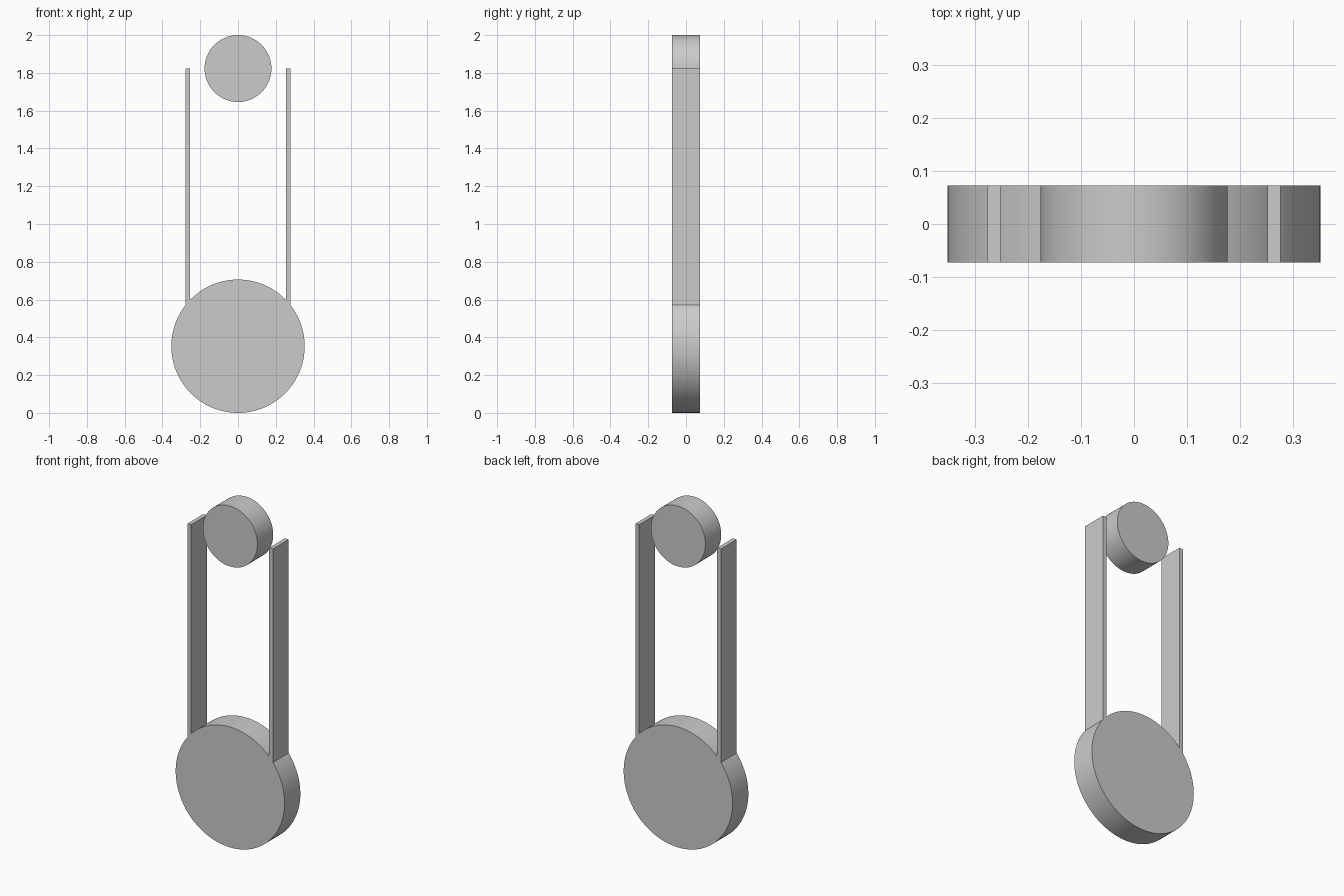
import bpy
import bmesh
import math

cube = bpy.data.objects.get("Cube")
if cube:
    bpy.data.objects.remove(cube, do_unlink=True)

DEPTH = 0.146
BIG_R, SMALL_R = 0.353, 0.177
BAR_IN, BAR_OUT = 0.253, 0.277
BAR_TOP = 2 - SMALL_R

grey = bpy.data.materials.new("plain grey")
grey.use_nodes = True
color = (0.6, 0.6, 0.6, 1)
grey.diffuse_color = color
grey.node_tree.nodes["Principled BSDF"].inputs["Base Color"].default_value = color


def disc(name, radius, z):
    """Round wheel with its axis along y."""
    bpy.ops.mesh.primitive_cylinder_add(vertices=96, radius=radius, depth=DEPTH,
                                        location=(0, 0, z),
                                        rotation=(math.pi / 2, 0, 0))
    ob = bpy.context.object
    ob.name = name
    ob.data.materials.append(grey)
    bpy.ops.object.shade_smooth_by_angle(angle=math.radians(30))


def rim_height(x):
    """Height of the lower disc's rim, sunk a touch so the bar meets it."""
    return BIG_R + math.sqrt(BIG_R ** 2 - x ** 2) - 0.002


def bar(name, side):
    """Thin upright strip whose foot is cut to sit on the lower disc."""
    profile = [(BAR_IN, rim_height(BAR_IN)), (BAR_OUT, rim_height(BAR_OUT)),
               (BAR_OUT, BAR_TOP), (BAR_IN, BAR_TOP)]
    bm = bmesh.new()
    face = bm.faces.new([bm.verts.new((side * x, -DEPTH / 2, z)) for x, z in profile])
    out = bmesh.ops.extrude_face_region(bm, geom=[face])
    moved = [v for v in out["geom"] if isinstance(v, bmesh.types.BMVert)]
    bmesh.ops.translate(bm, verts=moved, vec=(0, DEPTH, 0))
    bmesh.ops.recalc_face_normals(bm, faces=bm.faces)
    mesh = bpy.data.meshes.new(name)
    bm.to_mesh(mesh)
    bm.free()
    mesh.materials.append(grey)
    bpy.context.collection.objects.link(bpy.data.objects.new(name, mesh))


# Wheels
disc("lower_disc", BIG_R, BIG_R)
disc("upper_disc", SMALL_R, BAR_TOP)

# Upright strips
bar("left_bar", 1)
bar("right_bar", -1)
